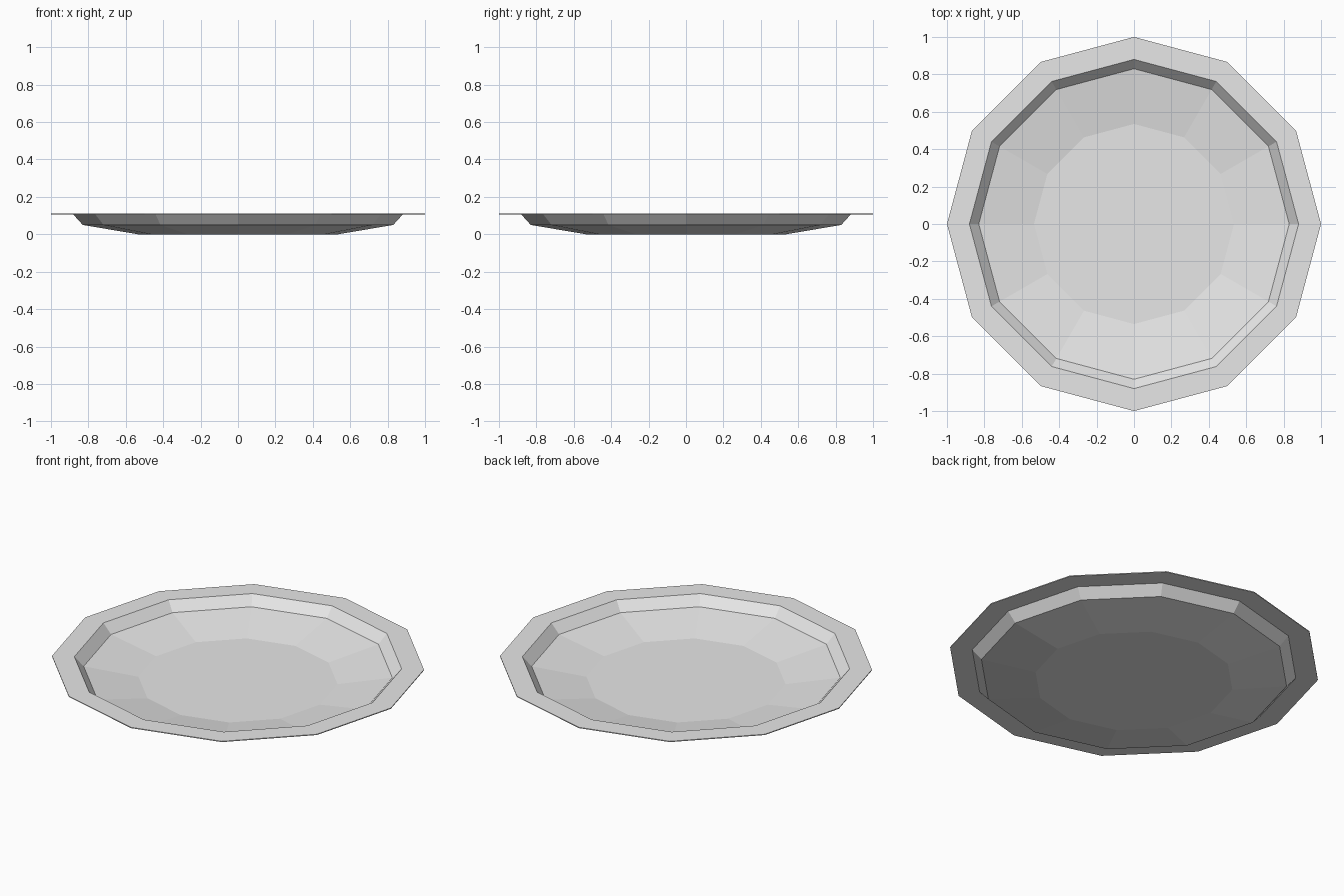
import bpy
import bmesh
from math import cos, sin, tau

SIDES = 12
THICK = 0.005

cube = bpy.data.objects.get("Cube")
if cube:
    bpy.data.objects.remove(cube, do_unlink=True)

# Plain grey material
grey = bpy.data.materials.new("light_grey")
grey.use_nodes = True
colour = (0.8, 0.8, 0.8, 1)
grey.diffuse_color = colour
grey.node_tree.nodes["Principled BSDF"].inputs["Base Color"].default_value = colour

# Underside profile: base, sloping floor, steep wall, flat rim
under = [(0.535, 0.0), (0.83, 0.05), (0.88, 0.105), (1.0, 0.105)]
upper = [(r, z + THICK) for r, z in reversed(under)]

# Faceted shallow dish, revolved as a thin closed shell
bm = bmesh.new()
rings = [[bm.verts.new((r * cos(tau * i / SIDES), r * sin(tau * i / SIDES), z))
          for i in range(SIDES)] for r, z in under + upper]
for a, b in zip(rings, rings[1:]):
    for i in range(SIDES):
        j = (i + 1) % SIDES
        bm.faces.new((a[i], a[j], b[j], b[i]))
bm.faces.new(rings[0])
bm.faces.new(rings[-1])
bmesh.ops.recalc_face_normals(bm, faces=bm.faces)

mesh = bpy.data.meshes.new("dish")
bm.to_mesh(mesh)
bm.free()
mesh.materials.append(grey)
dish = bpy.data.objects.new("dish", mesh)
bpy.context.collection.objects.link(dish)
